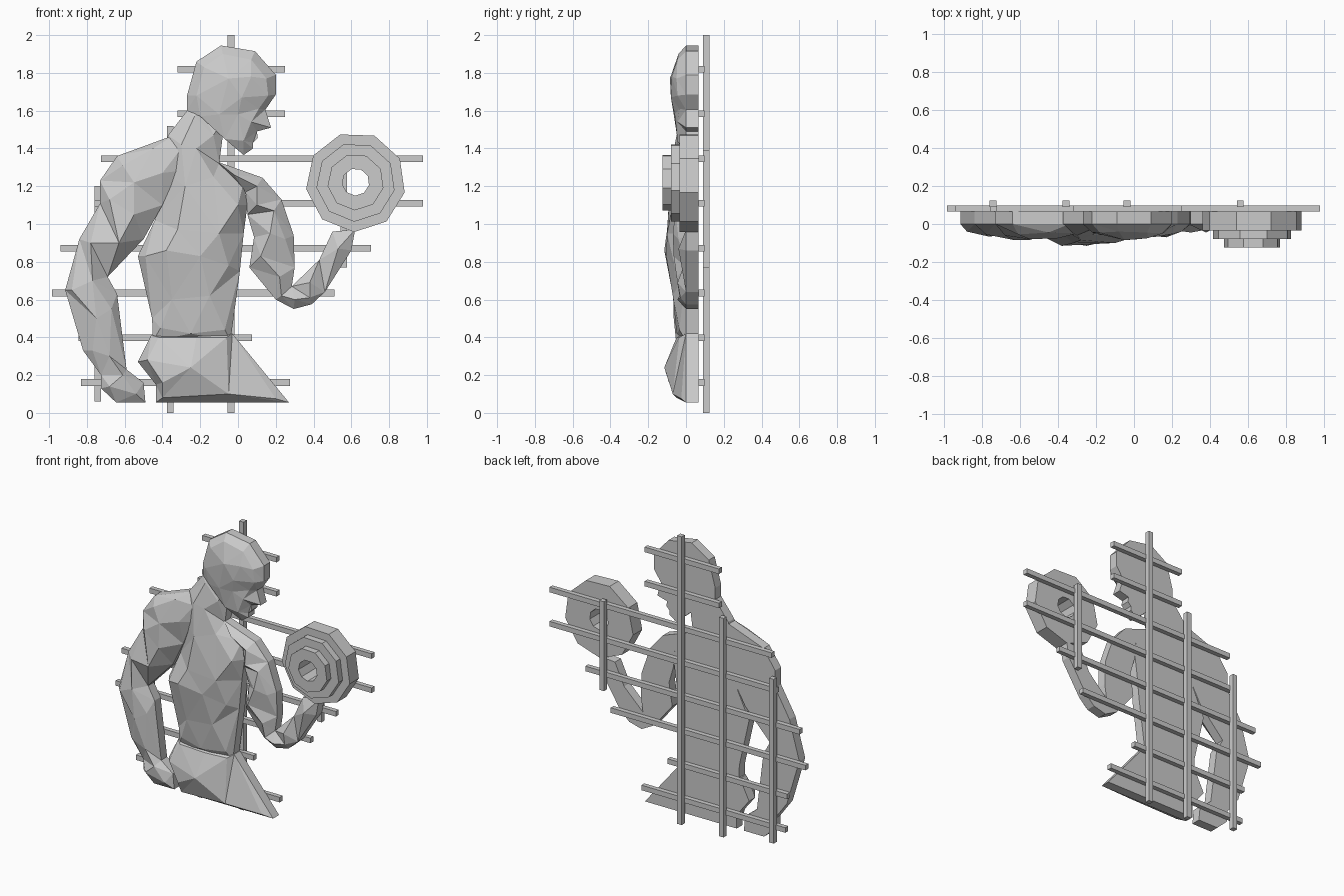
import bpy, bmesh, math
from mathutils import Vector
from mathutils.geometry import delaunay_2d_cdt

BACK = 0.065


def finish(name, bm):
    bmesh.ops.recalc_face_normals(bm, faces=bm.faces[:])
    me = bpy.data.meshes.new(name)
    bm.to_mesh(me)
    bm.free()
    ob = bpy.data.objects.new(name, me)
    bpy.context.collection.objects.link(ob)


def relief(name, outline, ridge, edge_y=0.0):
    """Flat-backed faceted relief: outline (x, z[, y]) plus raised points (x, z, y)."""
    pts = [(p[0], p[1], p[2] if len(p) > 2 else edge_y) for p in outline] + ridge
    n = len(outline)
    co, _, faces, orig, _, _ = delaunay_2d_cdt(
        [Vector(p[:2]) for p in pts], [], [list(range(n))], 1, 1e-5)
    bm = bmesh.new()
    vs = [bm.verts.new((c.x, pts[o[0]][2] if o else edge_y, c.y)) for c, o in zip(co, orig)]
    for f in faces:
        bm.faces.new([vs[i] for i in f])
    rim = [e for e in bm.edges if e.is_boundary]
    ext = bmesh.ops.extrude_edge_only(bm, edges=rim)["geom"]
    for v in ext:
        if isinstance(v, bmesh.types.BMVert):
            v.co.y = BACK
    bmesh.ops.edgeloop_fill(bm, edges=[e for e in ext if isinstance(e, bmesh.types.BMEdge) and e.is_boundary])
    bmesh.ops.delete(bm, geom=[v for v in bm.verts if not v.link_faces], context='VERTS')
    finish(name, bm)


def bar(name, x0, x1, y0, y1, z0, z1):
    bm = bmesh.new()
    bmesh.ops.create_cube(bm, size=1)
    for v in bm.verts:
        v.co = (x1 if v.co.x > 0 else x0, y1 if v.co.y > 0 else y0, z1 if v.co.z > 0 else z0)
    finish(name, bm)


# Head in profile, jaw raised above the neck
relief("head",
       [(-.27, 1.60), (-.27, 1.68), (-.22, 1.86), (-.09, 1.945), (.09, 1.915), (.2, 1.79),
        (.2, 1.685), (.145, 1.605), (.175, 1.51), (.10, 1.49), (.105, 1.455), (.08, 1.43),
        (.08, 1.40), (.03, 1.365), (-.07, 1.45, -.045), (-.2, 1.57, -.035)],
       [(-.22, 1.68, -.045), (-.18, 1.83, -.045), (-.08, 1.9, -.04), (-.05, 1.77, -.085),
        (.07, 1.87, -.045), (.07, 1.78, -.075), (.15, 1.77, -.05), (.02, 1.67, -.08),
        (.16, 1.68, -.045), (.11, 1.61, -.035), (.0, 1.58, -.06), (.07, 1.54, -.045),
        (.03, 1.44, -.045), (-.1, 1.58, -.065)])

# Neck, shoulders and trunk
relief("torso",
       [(-.05, 1.6), (-.2, 1.63), (-.27, 1.60), (-.37, 1.47), (-.42, 1.3), (-.44, 1.02),
        (-.53, .83), (-.455, .5), (-.45, .38), (-.04, .38), (.01, .75), (.03, .95),
        (.05, 1.1), (.03, 1.22), (-.10, 1.32), (-.08, 1.47)],
       [(-.23, 1.57, -.03), (-.13, 1.47, -.035), (-.30, 1.42, -.06), (-.22, 1.4, -.055),
        (-.28, 1.2, -.085), (-.32, .97, -.1), (-.38, .86, -.115), (-.2, .83, -.105),
        (-.1, .95, -.1), (0, 1.1, -.07), (-.13, 1.25, -.06), (-.15, .62, -.07),
        (-.35, .6, -.065), (-.05, .78, -.06), (-.25, .42, -.05), (-.49, .83, -.06),
        (-.07, .44, -.035), (-.41, .45, -.035)])

# Hips with the garment sweeping forward
relief("hips",
       [(-.46, .41), (-.53, .27), (-.435, .15), (-.435, .055), (.27, .055), (-.03, .42)],
       [(-.42, .4, -.035), (-.48, .28, -.07), (-.25, .24, -.115), (-.22, .4, -.05),
        (-.06, .4, -.035), (-.40, .16, -.09), (-.40, .08, -.05), (-.05, .10, -.07),
        (.2, .075, -.025)])

# Hanging arm with hand
relief("lowered_arm",
       [(-.34, 1.47), (-.64, 1.36), (-.73, 1.23), (-.73, 1.11), (-.84, .92), (-.915, .65),
        (-.82, .33), (-.725, .2), (-.725, .13), (-.645, .055), (-.49, .055), (-.5, .16),
        (-.59, .23), (-.64, .63), (-.69, .72), (-.5, .92), (-.40, 1.1, -.03),
        (-.32, 1.28, -.05), (-.30, 1.4, -.05)],
       [(-.45, 1.4, -.045), (-.61, 1.31, -.055), (-.55, 1.22, -.08), (-.68, 1.13, -.06),
        (-.55, 1.05, -.085), (-.4, 1.27, -.075), (-.63, .9, -.085), (-.78, .9, -.055),
        (-.88, .65, -.04), (-.77, .70, -.065), (-.75, .5, -.065), (-.68, .3, -.045),
        (-.77, .33, -.035), (-.67, .55, -.045), (-.61, .2, -.05), (-.68, .14, -.045),
        (-.54, .1, -.035)])

# Bent arm curling the weight
relief("curling_arm",
       [(-.11, 1.33), (.13, 1.245), (.23, 1.13), (.295, .94), (.3, .77), (.285, .67),
        (.43, .81), (.5, .96), (.62, .97), (.60, .86), (.46, .64), (.39, .575), (.295, .55),
        (.2, .6), (.06, .77), (.085, .93), (.05, 1.05), (.04, 1.17)],
       [(-.02, 1.26, -.05), (.1, 1.2, -.06), (.1, 1.1, -.07), (.19, 1.07, -.055),
        (.17, .95, -.07), (.12, .83, -.065), (.25, .92, -.04), (.22, .72, -.05),
        (.23, .62, -.035), (.3, .60, -.045), (.38, .69, -.045), (.38, .61, -.03),
        (.53, .87, -.04)])

# Stepped nine-sided weight plate with a through hole
section = [(.072, BACK), (.265, BACK), (.265, -.035), (.21, -.035),
           (.21, -.08), (.15, -.08), (.15, -.125), (.072, -.125)]
bm = bmesh.new()
rings = []
for i in range(9):
    a = math.radians(28 + 40 * i)
    rings.append([bm.verts.new((.623 + r * math.cos(a), y, 1.222 + r * math.sin(a))) for r, y in section])
for i in range(9):
    p, q = rings[i], rings[(i + 1) % 9]
    for j in range(8):
        k = (j + 1) % 8
        bm.faces.new((p[j], p[k], q[k], q[j]))
finish("weight_plates", bm)

# Supporting lattice: horizontal rods against the relief, vertical rods behind
H = .0175
rows = [(-.32, .25), (-.32, .25), (-.725, .98), (-.76, .98), (-.94, .705), (-.985, .51), (-.845, .075), (-.83, .275)]
for i, (x0, x1) in enumerate(rows):
    z = 1.82 - .237 * i
    bar("horizontal_rod", x0, x1, BACK, .097, z - H, z + H)
for x, z0, z1 in [(-.037, 0, 2), (-.358, 0, 1.52), (-.743, .06, 1.2), (.56, .77, 1.39)]:
    bar("vertical_rod", x - H, x + H, .09, .125, z0, z1)
